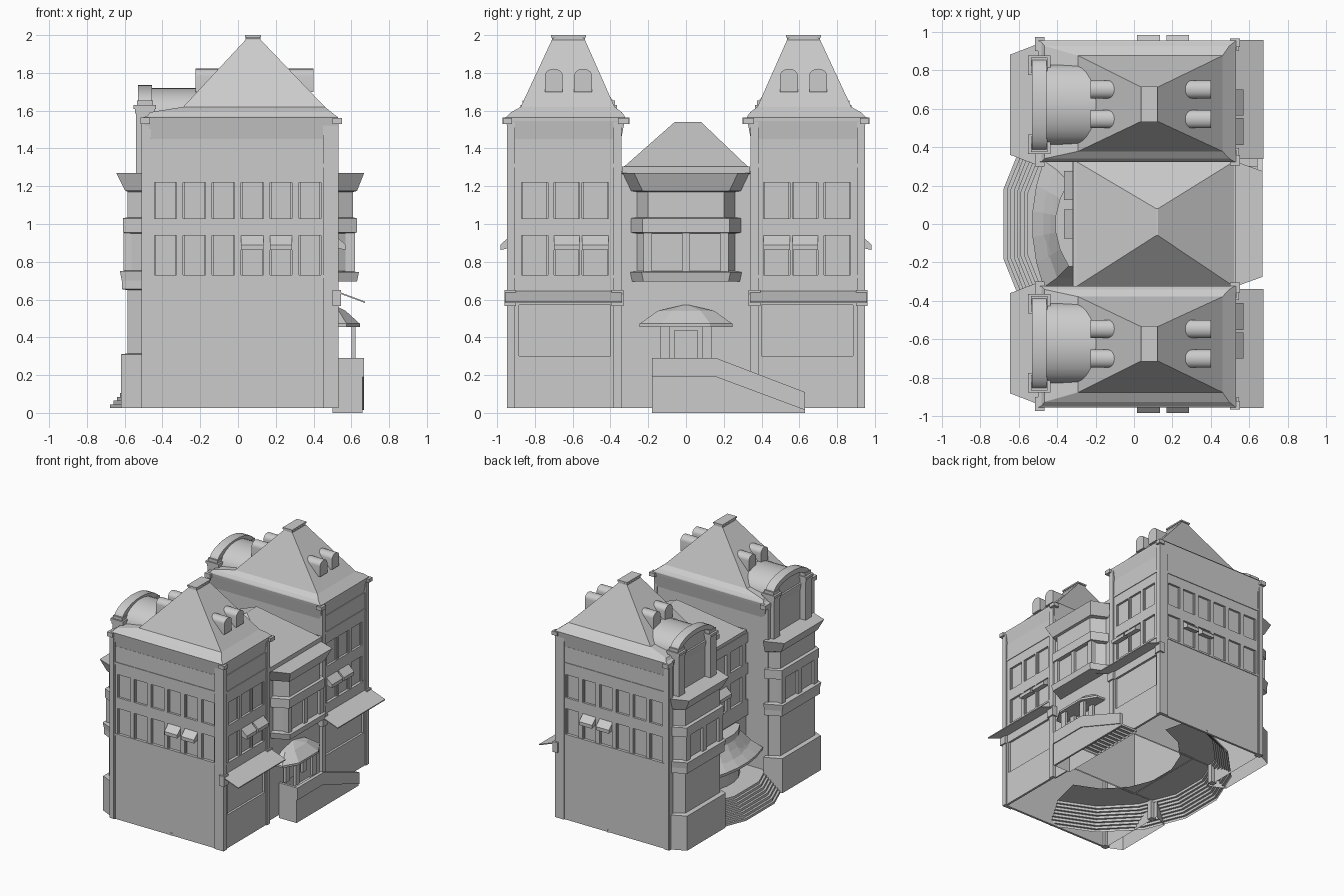
import bpy, bmesh
from math import sin, cos, pi, radians


def build(name, solids, mirror=False, smooth=False, floor=True, lid=True, closed=True):
    """One object from solids; each solid is a list of matching point rings."""
    bm = bmesh.new()
    for rings in solids:
        vs = [[bm.verts.new(p) for p in r] for r in rings]
        n = len(vs[0])
        for a, b in zip(vs, vs[1:]):
            for i in range(n if closed else n - 1):
                bm.faces.new((a[i], a[(i + 1) % n], b[(i + 1) % n], b[i]))
        if floor:
            bm.faces.new(vs[0][::-1])
        if lid:
            bm.faces.new(vs[-1])
    bmesh.ops.recalc_face_normals(bm, faces=bm.faces)
    me = bpy.data.meshes.new(name)
    bm.to_mesh(me)
    bm.free()
    ob = bpy.data.objects.new(name, me)
    bpy.context.collection.objects.link(ob)
    if mirror:
        m = ob.modifiers.new("mirror", 'MIRROR')
        m.use_axis = (False, True, False)
    if smooth:
        bpy.ops.object.select_all(action='DESELECT')
        ob.select_set(True)
        bpy.context.view_layer.objects.active = ob
        bpy.ops.object.shade_smooth_by_angle(angle=0.6)
    return ob


def rect(x0, x1, y0, y1, z):
    return [(x0, y0, z), (x1, y0, z), (x1, y1, z), (x0, y1, z)]


def box(x0, x1, y0, y1, z0, z1):
    return [rect(x0, x1, y0, y1, z0), rect(x0, x1, y0, y1, z1)]


def along_x(profile, x0, x1):
    return [[(x, y, z) for y, z in profile] for x in (x0, x1)]


def on_front(u0, u1, d, z0, z1):
    return box(u0, u1, 0.92, 0.92 + d, z0, z1)


def on_right(u0, u1, d, z0, z1):
    return box(0.505, 0.505 + d, u0, u1, z0, z1)


def facade(name, place, u0, u1, wins, pilasters):
    """Bands and piers standing proud of the core leave the windows recessed."""
    s = [place(u0, u1, 0.018, a, b) for a, b in ((0.94, 1.03), (1.22, 1.45))]
    s += [place(u0, u1, 0.023, 1.30, 1.32), place(u0, u1, 0.023, 0.715, 0.73)]
    edges = [u0] + [e for w in wins for e in w] + [u1]
    for a, b in zip(edges[::2], edges[1::2]):
        s += [place(a, b, 0.018, 0.72, 0.95), place(a, b, 0.018, 1.02, 1.23)]
    s += [place(a, b, 0.028, 0.025, 1.54) for a, b in pilasters]
    for a, b in wins:      # slim frames
        for z0, z1 in ((0.73, 0.94), (1.03, 1.22)):
            s += [place(a, a + 0.008, 0.008, z0, z1), place(b - 0.008, b, 0.008, z0, z1)]
    build(name, s, True)


def bay(profile, yc, x0, sgn, c):
    return [[(x0, yc + w, z), (x0 + sgn * d, yc + w - c, z),
             (x0 + sgn * d, yc - w + c, z), (x0, yc - w, z)] for z, d, w in profile]


def arch(yc, half, z0, rise, n=14):
    return [(yc + half * cos(pi * i / n), z0 + rise * sin(pi * i / n)) for i in range(n + 1)]


# Tower bodies are open shells; below the step platform only outer walls remain
build("tower_core", [box(-0.49, 0.505, 0.35, 0.92, 0.18, 1.56)], True, floor=False, lid=False)
front_wins = [(-0.443 + 0.153 * i, -0.325 + 0.153 * i) for i in range(6)]
right_wins = [(0.41, 0.55), (0.565, 0.70), (0.73, 0.87)]
facade("front_facade", on_front, -0.49, 0.505, front_wins, [(-0.505, -0.47), (0.45, 0.533)])
facade("right_facade", on_right, 0.35, 0.92, right_wins, [(0.342, 0.385), (0.905, 0.948)])
build("front_ground_wall", [on_front(-0.49, 0.505, 0.018, 0.025, 0.72)], True)
build("shop_front", [on_right(0.35, 0.92, 0.018, 0.025, 0.30), on_right(0.35, 0.92, 0.018, 0.57, 0.72),
                     on_right(0.385, 0.40, 0.018, 0.3, 0.57), on_right(0.885, 0.91, 0.018, 0.3, 0.57)], True)
build("rear_pilasters", [box(-0.51, -0.46, a, b, 0.025, 1.54) for a, b in ((0.342, 0.385), (0.9, 0.945))], True)

# Shop awnings with end brackets
awn = [(0.51, 0.65), (0.672, 0.59), (0.672, 0.582), (0.51, 0.642)]
build("shop_awning", [[[(x, y, z) for x, z in awn] for y in (0.338, 0.957)],
                      box(0.5, 0.545, 0.33, 0.395, 0.565, 0.65), box(0.5, 0.545, 0.9, 0.962, 0.565, 0.65)], True)

# Small window awnings
wedge = [(0, 0.94), (0.055, 0.89), (0.055, 0.862), (0, 0.875)]
build("front_window_awnings",
      [[[(u, 0.928 + d, z) for d, z in wedge] for u in w] for w in front_wins[3:5]], True)
build("right_window_awnings",
      [[[(0.515 + d, u, z) for d, z in wedge] for u in w] for w in right_wins[:2]], True)

# Frieze, cornice and flared roof as one open shell
build("tower_roof", [[rect(-0.475, 0.515, 0.345, 0.935, 1.44), rect(-0.50, 0.53, 0.325, 0.952, 1.545),
                      rect(-0.50, 0.53, 0.322, 0.955, 1.565), rect(-0.48, 0.52, 0.325, 0.945, 1.572),
                      rect(-0.465, 0.495, 0.34, 0.925, 1.592),
                      rect(-0.29, 0.46, 0.378, 0.875, 1.62), rect(0.04, 0.12, 0.535, 0.71, 1.975)]],
      True, floor=False)
build("cornice_corners", [box(-0.515, -0.465, 0.9, 0.972, 1.53, 1.565),
                          box(-0.515, -0.465, 0.30, 0.37, 1.53, 1.565),
                          box(0.5, 0.55, 0.92, 0.965, 1.53, 1.56),
                          box(0.5, 0.55, 0.305, 0.36, 1.53, 1.56)], True)
build("roof_cap", [box(0.04, 0.12, 0.535, 0.71, 1.97, 1.985),
                   box(0.043, 0.117, 0.545, 0.70, 1.98, 1.99),
                   box(0.037, 0.123, 0.53, 0.715, 1.988, 2.0)], True)
build("small_dormers", [along_x([(yc + 0.047, 1.70)] + arch(yc, 0.047, 1.785, 0.037, 10) + [(yc - 0.047, 1.70)],
                                -0.225, 0.40) for yc in (0.545, 0.70)], True, True)

# Large barrel dormer on the rear side
yc = 0.62
build("barrel_dormer", [along_x([(yc + 0.21, 1.5)] + arch(yc, 0.21, 1.58, 0.14) + [(yc - 0.21, 1.5)],
                                -0.49, -0.17)], True, True, lid=False)
build("dormer_arch", [along_x(arch(yc, 0.24, 1.63, 0.105) + arch(yc, 0.19, 1.63, 0.065)[::-1],
                              -0.53, -0.455)], True, True)
piers = []
for y in (yc - 0.205, yc + 0.205):
    piers += [box(-0.54, -0.46, y - 0.04, y + 0.04, 1.26, 1.59),
              box(-0.545, -0.44, y - 0.043, y + 0.043, 1.585, 1.61),
              box(-0.552, -0.435, y - 0.05, y + 0.05, 1.61, 1.63),
              box(-0.535, -0.45, y - 0.04, y + 0.04, 1.63, 1.655)]
build("dormer_piers", piers, True)

# Rear polygonal bays of the towers
rear_bay = [(0.025, 0.13, 0.31), (0.31, 0.13, 0.31), (0.315, 0.095, 0.285), (0.65, 0.095, 0.285),
            (0.655, 0.125, 0.305), (0.70, 0.125, 0.305), (0.75, 0.135, 0.31), (0.755, 0.095, 0.28),
            (0.95, 0.095, 0.28), (0.955, 0.12, 0.3), (1.03, 0.12, 0.3), (1.035, 0.095, 0.285),
            (1.17, 0.095, 0.285), (1.18, 0.11, 0.295), (1.27, 0.155, 0.32)]
build("rear_bay", [bay(rear_bay, yc, -0.49, -1, 0.06)], True, floor=False)
build("rear_bay_mullions", [box(-0.605, -0.565, yc + o - 0.025, yc + o + 0.025, 0.74, 0.96)
                            for o in (-0.21, 0, 0.21)], True)

# Central block and hipped roof
build("central_block", [box(-0.3, 0.5, -0.36, 0.36, 0.18, 1.28)], floor=False, lid=False)
build("central_front_base", [box(0.49, 0.5, -0.36, 0.36, 0.025, 0.19)])
build("central_roof", [[rect(-0.3, 0.5, -0.34, 0.34, 1.265), rect(-0.315, 0.53, -0.34, 0.34, 1.27),
                        rect(-0.315, 0.53, -0.34, 0.34, 1.305), rect(-0.3, 0.52, -0.325, 0.325, 1.306),
                        rect(0.115, 0.125, -0.06, 0.08, 1.54)]], floor=False)
cent = [(0.695, 0.13, 0.285), (0.745, 0.14, 0.295), (0.75, 0.10, 0.26), (0.95, 0.10, 0.26),
        (0.955, 0.13, 0.29), (1.03, 0.13, 0.29), (1.035, 0.11, 0.26), (1.17, 0.11, 0.26),
        (1.175, 0.13, 0.29), (1.27, 0.168, 0.335)]
build("central_bay", [bay(cent, 0, 0.5, 1, 0.06)])
build("central_bay_mullions", [box(0.57, 0.62, a, b, 0.74, 0.96)
                               for a, b in ((-0.225, -0.18), (-0.02, 0.02), (0.18, 0.225))])
build("central_rear_wall", [box(-0.32, -0.3, -0.35, 0.35, a, b) for a, b in
                            ((0.60, 0.73), (0.94, 1.03), (1.2, 1.28))] +
      [box(-0.32, -0.3, y - 0.025, y + 0.025, 0.72, 1.21) for y in (-0.3, -0.1, 0.1, 0.3)])
build("central_rear_awnings", [[[(-0.31 - d, y, z) for d, z in wedge] for y in (a, a + 0.15)]
                               for a in (-0.075, 0.125)])


# Rear steps: a wide faceted arc that runs on under both towers
def step_arc(r, z):
    angles = [radians(-77 + 22 * i) for i in range(8)]
    return [(0.275 - r * cos(a), r * sin(a), z) for a in angles]


steps = []
for i in range(8):
    r = 0.97 - 0.018 * i
    steps += [step_arc(r, 0.025 + 0.02 * i), step_arc(r, 0.045 + 0.02 * i)]
steps.append(step_arc(0.57, 0.185))
build("rear_steps", [steps], floor=False, lid=False, closed=False)


# Curved entrance and its canopy
def fan(x, z, bulge=0.05, half=0.36, back=-0.3):
    pts = [half * (i / 2.5 - 1) for i in range(6)]
    return [(back, -half, z)] + [(x + bulge * (y / half) ** 2, y, z) for y in pts] + [(back, half, z)]


build("entrance_drum", [[fan(-0.41, 0.185, 0.07, 0.22), fan(-0.41, 0.58, 0.07, 0.22)]], floor=False)
build("rear_canopy", [[fan(-0.41, 0.52, 0.07, 0.22), fan(-0.525, 0.355, 0.06, 0.33),
                       fan(-0.53, 0.38, 0.06, 0.33), fan(-0.46, 0.44, 0.06, 0.28),
                       fan(-0.41, 0.53, 0.07, 0.22)]], floor=False, lid=False)

# Front door porch with hipped canopy
oct_pts = [(0, -1), (0.55, -1), (1, -0.52), (1, 0.52), (0.55, 1), (0, 1)]
build("door_canopy", [[[(0.49 + dx * a, b * y, z) for a, y in oct_pts]
                       for dx, b, z in ((0.155, 0.245, 0.455), (0.155, 0.245, 0.472),
                                        (0.08, 0.15, 0.54), (0.02, 0.02, 0.57))]])
build("porch_posts", [box(x, x + 0.022, s * 0.11 - 0.025, s * 0.11 + 0.025, 0.28, 0.46)
                      for x in (0.51, 0.60) for s in (-1, 1)])
build("door_panel", [box(0.49, 0.512, -0.06, 0.06, 0.28, 0.44)])
ramp = [(-0.18, 0), (0.63, 0), (0.63, 0.11), (0.16, 0.29), (-0.18, 0.29)]
build("porch_parapet", [along_x(ramp, 0.645, 0.66)])
coping = [(-0.18, 0.19), (0.16, 0.19), (0.63, 0.015), (0.63, 0.11), (0.16, 0.29), (-0.18, 0.29)]
build("porch_coping", [along_x(coping, 0.64, 0.668)])
tread = [box(0.5, 0.65, -0.18, 0.16, 0, 0.19), box(0.5, 0.65, -0.18, -0.16, 0.18, 0.29)]
tread += [box(0.5, 0.65, 0.15, 0.63 - 0.047 * i, 0, 0.019 * (i + 1)) for i in range(10)]
build("porch_steps", tread, floor=False)
